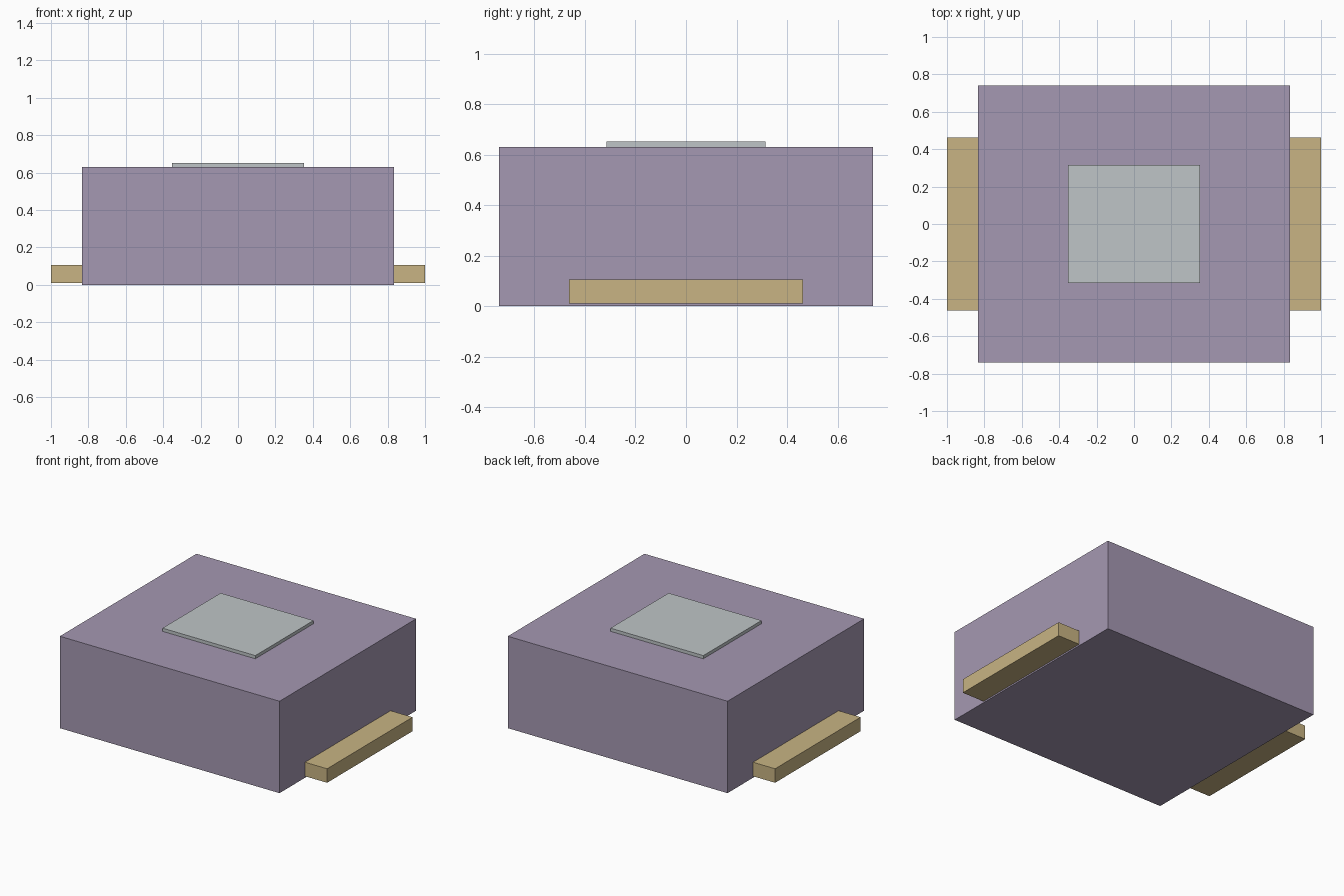
import bpy

if "Cube" in bpy.data.objects:
    bpy.data.objects.remove(bpy.data.objects["Cube"], do_unlink=True)


def make_material(name, rgb):
    mat = bpy.data.materials.new(name)
    mat.use_nodes = True
    colour = (*rgb, 1.0)
    mat.diffuse_color = colour
    for node in mat.node_tree.nodes:
        if node.type == 'BSDF_PRINCIPLED':
            node.inputs["Base Color"].default_value = colour
    return mat


def make_box(name, low, high, mat):
    """Flat-faced box spanning two opposite corners."""
    centre = [(a + b) / 2 for a, b in zip(low, high)]
    bpy.ops.mesh.primitive_cube_add(size=1, location=centre)
    obj = bpy.context.object
    obj.name = name
    obj.scale = [b - a for a, b in zip(low, high)]
    bpy.ops.object.transform_apply(location=False, rotation=False, scale=True)
    obj.data.materials.append(mat)
    return obj


purple = make_material("muted purple", (0.376, 0.314, 0.445))
tan = make_material("tan", (0.578, 0.456, 0.227))
grey = make_material("pale grey", (0.521, 0.558, 0.571))

HALF_X, HALF_Y, TOP = 0.833, 0.74, 0.63

# Main block
make_box("body", (-HALF_X, -HALF_Y, 0), (HALF_X, HALF_Y, TOP), purple)

# Thin plate on the top
make_box("top_plate", (-0.352, -0.315, TOP), (0.352, 0.315, 0.652), grey)

# Low ledge on each side
for name, inner, outer in (("left_ledge", HALF_X, 1.0), ("right_ledge", -1.0, -HALF_X)):
    make_box(name, (inner, -0.463, 0.01), (outer, 0.463, 0.106), tan)
